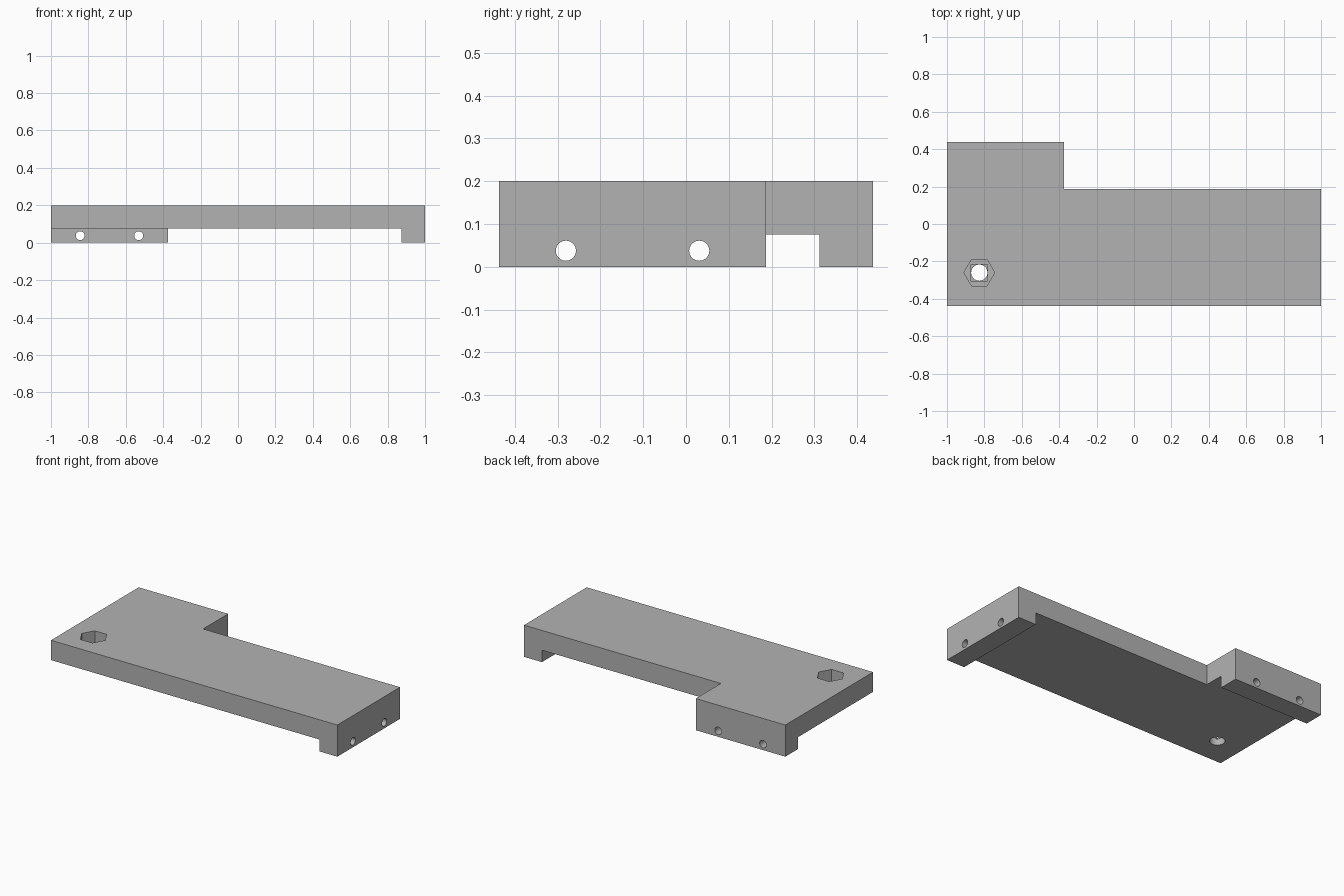
import bpy, bmesh, math
from mathutils import Matrix, Vector

if "Cube" in bpy.data.objects:
    bpy.data.objects.remove(bpy.data.objects["Cube"])

grey = bpy.data.materials.new("light_grey")
grey.diffuse_color = (0.45, 0.45, 0.45, 1)
grey.use_nodes = True
grey.node_tree.nodes["Principled BSDF"].inputs["Base Color"].default_value = grey.diffuse_color


def make_object(name, bm):
    bmesh.ops.recalc_face_normals(bm, faces=bm.faces)
    mesh = bpy.data.meshes.new(name)
    bm.to_mesh(mesh)
    bm.free()
    mesh.materials.append(grey)
    obj = bpy.data.objects.new(name, mesh)
    bpy.context.collection.objects.link(obj)
    return obj


def prism(name, outline, z0, z1):
    bm = bmesh.new()
    face = bm.faces.new([bm.verts.new((x, y, z0)) for x, y in outline])
    new = bmesh.ops.extrude_face_region(bm, geom=[face])["geom"]
    bmesh.ops.translate(bm, vec=(0, 0, z1 - z0),
                        verts=[v for v in new if isinstance(v, bmesh.types.BMVert)])
    return make_object(name, bm)


def rect(x0, x1, y0, y1):
    return [(x0, y0), (x1, y0), (x1, y1), (x0, y1)]


def ring(cx, cy, r, sides):
    return [(cx + r * math.cos(2 * math.pi * i / sides),
             cy + r * math.sin(2 * math.pi * i / sides)) for i in range(sides)]


def rod(name, centre, axis, r, length):
    bm = bmesh.new()
    turn = Vector((0, 0, 1)).rotation_difference(Vector(axis)).to_matrix().to_4x4()
    bmesh.ops.create_cone(bm, cap_ends=True, segments=40, radius1=r, radius2=r,
                          depth=length, matrix=Matrix.Translation(centre) @ turn)
    return make_object(name, bm)


# L-shaped block, full height
bracket = prism("bracket", [(-1, -0.4375), (1, -0.4375), (1, 0.1875),
                            (-0.375, 0.1875), (-0.375, 0.4375), (-1, 0.4375)], 0, 0.2)

# Underside recess leaves one lip at the right end and one at the back
cutters = [prism("recess_cutter", rect(-1.1, 0.875, -0.6, 0.3125), -0.1, 0.075)]

# Screw holes through the two lips
for x in (-0.844, -0.531):
    cutters.append(rod("back_hole_cutter", (x, 0.375, 0.0375), (0, 1, 0), 0.0235, 0.2))
for y in (-0.281, 0.031):
    cutters.append(rod("right_hole_cutter", (0.9375, y, 0.0375), (1, 0, 0), 0.0235, 0.2))

# Nut pocket: hexagon, thin square step, round hole
cx, cy = -0.827, -0.26
cutters.append(prism("nut_cutter", ring(cx, cy, 0.082, 6), 0.125, 0.3))
cutters.append(prism("step_cutter", rect(cx - 0.044, cx + 0.044, cy - 0.044, cy + 0.044),
                     0.115, 0.16))
cutters.append(prism("bolt_cutter", ring(cx, cy, 0.0435, 40), 0.0, 0.18))

# Cut everything, bake the result, remove the cutters
for cutter in cutters:
    cutter.hide_render = True
    mod = bracket.modifiers.new(cutter.name, "BOOLEAN")
    mod.operation = "DIFFERENCE"
    mod.solver = "EXACT"
    mod.object = cutter
bpy.context.view_layer.update()
graph = bpy.context.evaluated_depsgraph_get()
baked = bpy.data.meshes.new_from_object(bracket.evaluated_get(graph))
bracket.modifiers.clear()
bracket.data = baked
baked.name = "bracket"
baked.materials.clear()
baked.materials.append(grey)
for poly in baked.polygons:
    poly.material_index = 0
for cutter in cutters:
    bpy.data.objects.remove(cutter)

# Smooth hole walls, sharp edges elsewhere
bpy.context.view_layer.objects.active = bracket
bracket.select_set(True)
bpy.ops.object.shade_smooth_by_angle(angle=math.radians(30))
